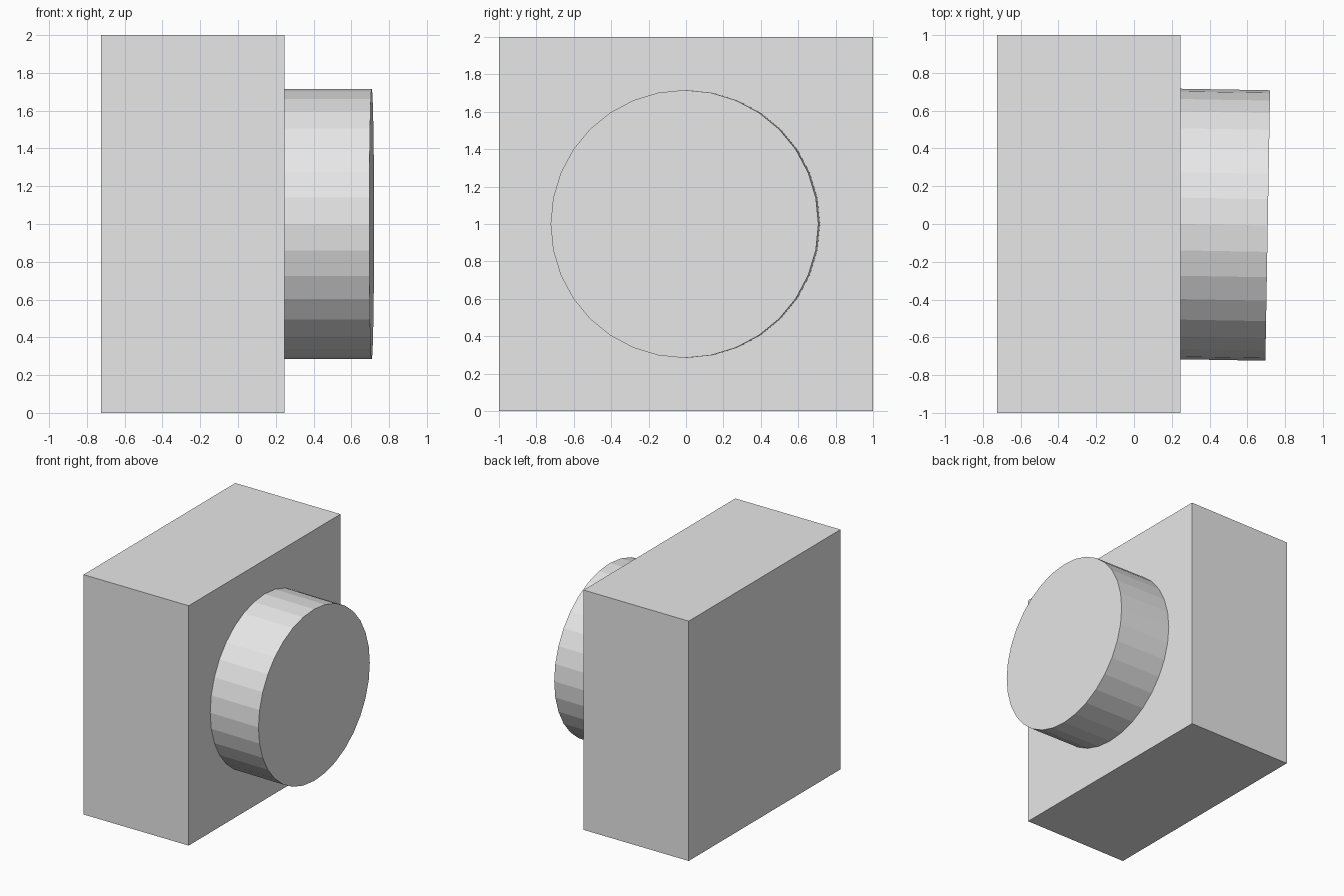
import bpy
from math import radians
from mathutils import Matrix, Vector

if "Cube" in bpy.data.objects:
    bpy.data.objects.remove(bpy.data.objects["Cube"], do_unlink=True)

# Single plain grey material
grey = bpy.data.materials.new("light_grey")
grey.use_nodes = True
colour = (0.8, 0.8, 0.8, 1)
grey.diffuse_color = colour
grey.node_tree.nodes["Principled BSDF"].inputs["Base Color"].default_value = colour


def finish(name):
    obj = bpy.context.object
    obj.name = name
    obj.data.materials.append(grey)
    return obj


# Square block
bpy.ops.mesh.primitive_cube_add(size=1, location=(-0.24, 0, 1))
block = finish("block")
block.scale = (0.97, 2, 2)

# Round knob on the right face, turned one degree off square
length = 0.56
turn = Matrix.Rotation(radians(-1), 4, "Z") @ Matrix.Rotation(radians(90), 4, "Y")
cap_centre = Vector((0.708, -0.008, 1))
bpy.ops.mesh.primitive_cylinder_add(vertices=32, radius=0.716, depth=length)
knob = finish("knob")
knob.matrix_world = Matrix.Translation(cap_centre) @ turn @ Matrix.Translation((0, 0, -length / 2))
